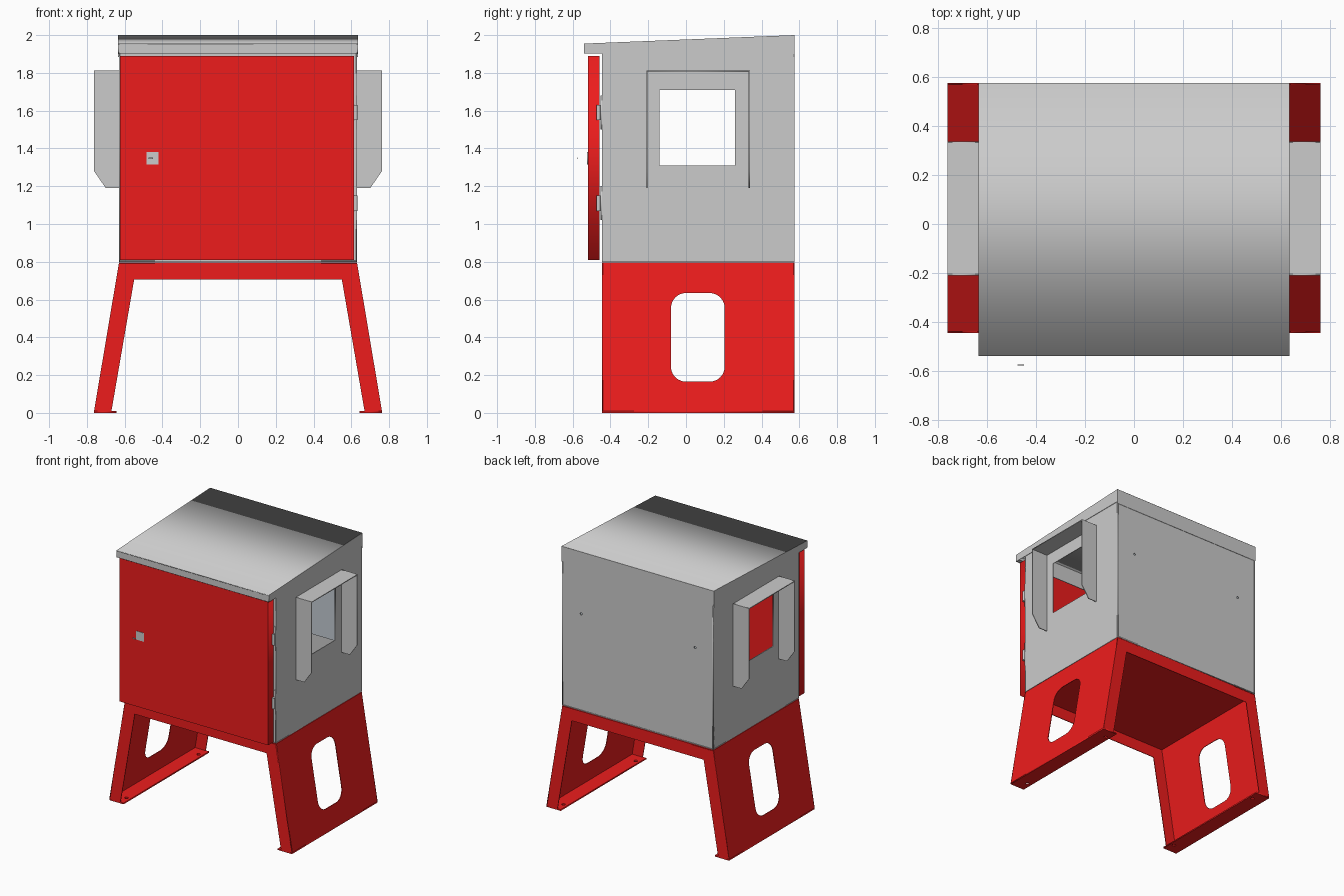
import bpy, bmesh, math

if "Cube" in bpy.data.objects:
    bpy.data.objects.remove(bpy.data.objects["Cube"])

def material(name, col):
    m = bpy.data.materials.new(name)
    m.diffuse_color = col
    m.use_nodes = True
    m.node_tree.nodes["Principled BSDF"].inputs["Base Color"].default_value = m.diffuse_color
    return m

RED = material("red_paint", (0.85, 0.012, 0.012, 1))
ZINC = material("zinc_panel", (0.55, 0.6, 0.65, 1))
Y0, Y1 = -0.445, 0.575          # front and back of cabinet and stand
T = 0.005                       # sheet thickness


def rect(a0, a1, b0, b1, r=0.0, n=6):
    """Rectangle loop, optionally with rounded corners."""
    if not r:
        return [(a0, b0), (a1, b0), (a1, b1), (a0, b1)]
    pts = []
    for k, (cx, cy) in enumerate([(a1 - r, b1 - r), (a0 + r, b1 - r),
                                  (a0 + r, b0 + r), (a1 - r, b0 + r)]):
        for i in range(n + 1):
            t = math.pi / 2 * (k + i / n)
            pts.append((cx + r * math.cos(t), cy + r * math.sin(t)))
    return pts


def disc(a, b, r, n=12):
    return [(a + r * math.cos(2 * math.pi * i / n),
             b + r * math.sin(2 * math.pi * i / n)) for i in range(n)]


def plate(name, axis, at, loops, depth=T, mat=None, mirror=1, warp=None):
    """Sheet with holes: first loop is the outline, centred at `at` on `axis`."""
    cu = bpy.data.curves.new(name, 'CURVE')
    cu.dimensions, cu.fill_mode, cu.extrude = '2D', 'BOTH', depth / 2
    for loop in loops:
        sp = cu.splines.new('POLY')
        sp.points.add(len(loop) - 1)
        for p, (a, b) in zip(sp.points, loop):
            p.co = (a, b, 0, 1)
        sp.use_cyclic_u = True
    tmp = bpy.data.objects.new(name, cu)
    bpy.context.collection.objects.link(tmp)
    dg = bpy.context.evaluated_depsgraph_get()
    me = bpy.data.meshes.new_from_object(tmp.evaluated_get(dg))
    bpy.data.objects.remove(tmp)
    bpy.data.curves.remove(cu)
    bm = bmesh.new()
    bm.from_mesh(me)
    bmesh.ops.remove_doubles(bm, verts=bm.verts, dist=1e-5)
    for v in bm.verts:
        a, b, c = v.co
        c += at
        x, y, z = {'x': (c, a, b), 'y': (a, c, b), 'z': (a, b, c)}[axis]
        if warp:
            x, y, z = warp(x, y, z)
        v.co = (x * mirror, y, z)
    bmesh.ops.recalc_face_normals(bm, faces=bm.faces)
    bm.to_mesh(me)
    bm.free()
    me.name = name
    me.materials.clear()
    if mat:
        me.materials.append(mat)
    ob = bpy.data.objects.new(name, me)
    bpy.context.collection.objects.link(ob)
    return ob


# Stand: top sheet, front and back frames
plate("stand_top", 'z', 0.794, [rect(-0.63, 0.63, Y0, Y1)], mat=RED)
frame = [(-0.762, 0.01), (-0.67, 0.01), (-0.55, 0.705), (0.55, 0.705),
         (0.67, 0.01), (0.762, 0.01), (0.63, 0.796), (-0.63, 0.796)]
plate("stand_front_frame", 'y', Y0 + T / 2, [frame], mat=RED)
plate("stand_back_frame", 'y', Y1 - T / 2, [frame], mat=RED)

def splay(x, y, z):
    return (x + (0.796 - z) * 0.132 / 0.786, y, z)

for side, s in (("right", 1), ("left", -1)):
    # Splayed leg sheet with hand hole, foot flange with bolt holes
    plate(side + "_leg", 'x', 0.6275,
          [rect(Y0, Y1, 0.01, 0.796), rect(-0.08, 0.205, 0.165, 0.635, 0.08)],
          mat=RED, mirror=s, warp=splay)
    plate(side + "_foot", 'z', 0.005,
          [rect(0.643, 0.762, Y0, Y1), disc(0.675, Y0 + 0.08, 0.013),
           disc(0.675, Y1 - 0.08, 0.013)], depth=0.01, mat=RED, mirror=s)

    # Cabinet side wall with window opening
    wall = [(Y0, 0.8), (Y1, 0.8), (Y1, 1.994), (Y0, 1.953)]
    plate(side + "_wall", 'x', 0.6275,
          [wall, rect(-0.14, 0.26, 1.31, 1.71)], mirror=s)

    # Window hood: two fins and a top
    fin = [(0.63, 1.19), (0.70, 1.19), (0.762, 1.28), (0.762, 1.812), (0.63, 1.812)]
    plate(side + "_hood_front_fin", 'y', -0.207, [fin], mirror=s, depth=0.006)
    plate(side + "_hood_back_fin", 'y', 0.335, [fin], mirror=s, depth=0.006)
    plate(side + "_hood_top", 'z', 1.809, [rect(0.63, 0.762, -0.207, 0.335)],
          mirror=s, depth=0.006)

    # Roof side skirt
    skirt = [(-0.54, 1.902), (Y1, 1.9), (Y1, 2.0), (-0.54, 1.955)]
    plate(side + "_roof_skirt", 'x', 0.633, [skirt], mirror=s, depth=0.004)

# Cabinet floor, back wall, front door frame, inner mounting panel
plate("cabinet_floor", 'z', 0.803, [rect(-0.63, 0.63, Y0, Y1)])
plate("back_wall", 'y', Y1 - 0.006,
      [rect(-0.63, 0.63, 0.8, 1.992), disc(0.475, 1.53, 0.009), disc(-0.475, 1.53, 0.009)])
plate("door_frame", 'y', Y0 + T / 2,
      [rect(-0.63, 0.63, 0.8, 1.952), rect(-0.58, 0.58, 0.86, 1.83)])
plate("mounting_panel", 'y', 0.55, [rect(-0.55, 0.55, 1.14, 1.85)], mat=ZINC)

# Sloped roof sheet, front lip with return, back skirt
plate("roof_top", 'x', 0, [[(-0.54, 1.949), (Y1, 1.994), (Y1, 2.0), (-0.54, 1.955)]],
      depth=1.27)
plate("roof_front_lip", 'y', -0.538, [rect(-0.635, 0.635, 1.902, 1.955)], depth=0.004)
plate("roof_lip_return", 'z', 1.904, [rect(-0.633, 0.633, -0.54, -0.505)], depth=0.004)
plate("roof_back_skirt", 'y', Y1 - 0.001, [rect(-0.635, 0.635, 1.885, 1.999)], depth=0.003)

# Door pan: face, edges and inner return
outer = rect(-0.625, 0.615, 0.81, 1.89)
plate("door_face", 'y', -0.5175, [outer], mat=RED)
plate("door_edges", 'y', -0.4875, [outer, rect(-0.62, 0.61, 0.815, 1.885)],
      depth=0.06, mat=RED)
plate("door_return", 'y', -0.4595, [outer, rect(-0.595, 0.585, 0.84, 1.86)],
      depth=0.004, mat=RED)

# Latch plate and key tip
plate("latch_plate", 'y', -0.521, [rect(-0.485, -0.42, 1.315, 1.38)], depth=0.004)
plate("latch_key", 'y', -0.5755, [rect(-0.475, -0.45, 1.345, 1.353)], depth=0.003)

# Hinges: knuckle and leaf
for name, z in (("upper", 1.59), ("lower", 1.11)):
    knuckle = plate(name + "_hinge_knuckle", 'z', z, [disc(0.622, -0.464, 0.011)], depth=0.08)
    plate(name + "_hinge_leaf", 'y', -0.4485, [rect(0.595, 0.63, z - 0.09, z + 0.09)], depth=0.006)
